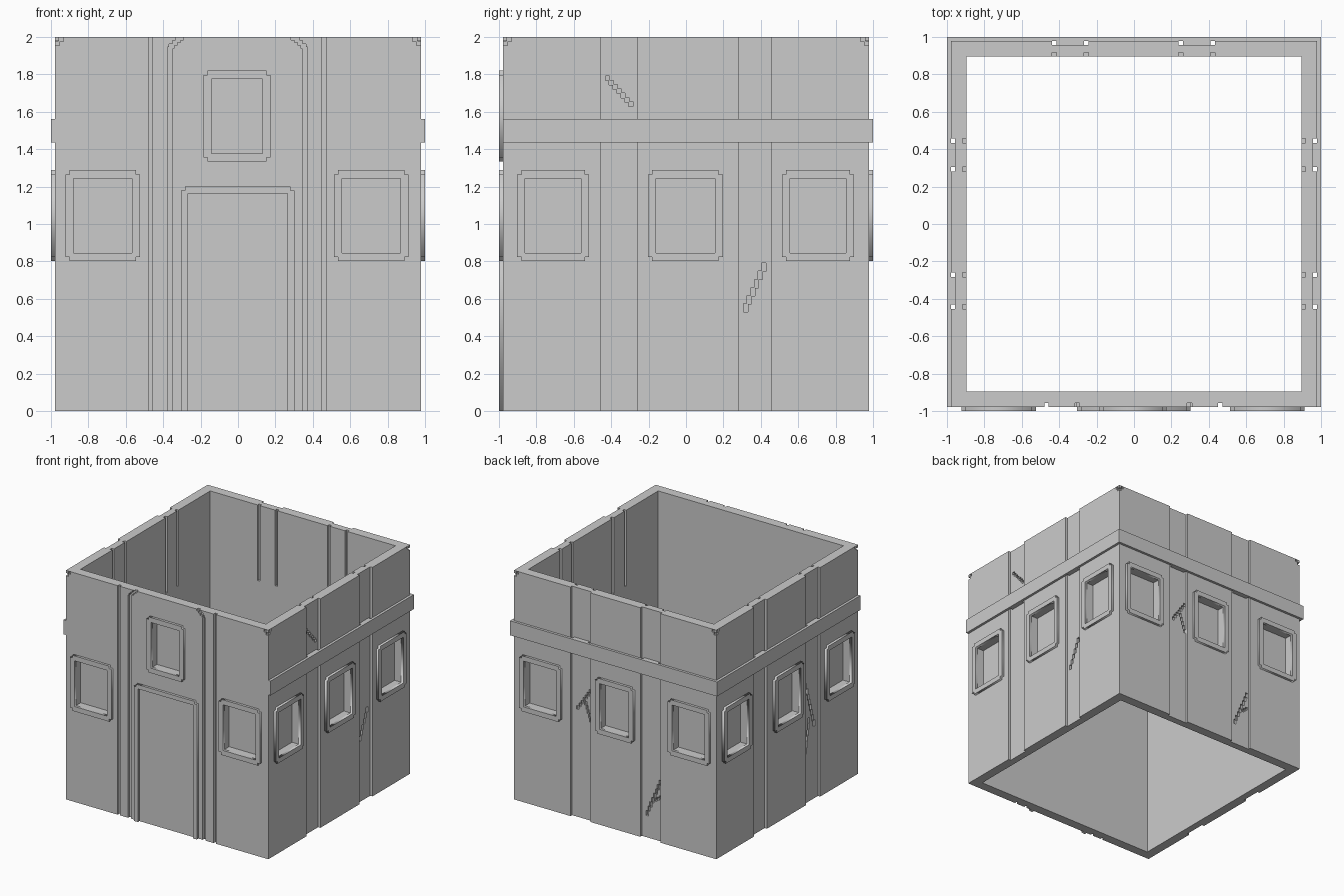
import bpy, bmesh, math
from mathutils import Matrix, Vector

if "Cube" in bpy.data.objects:
    bpy.data.objects.remove(bpy.data.objects["Cube"])

WALL, OUT, IN, PANEL = 0.978, 1.0, 0.895, 0.956
H, N = 2.0, 0.024          # height, groove / notch size


def add_box(bm, lo, hi):
    lo, hi = Vector(lo), Vector(hi)
    m = Matrix.Translation((lo + hi) / 2) @ Matrix.Diagonal((*(hi - lo), 1))
    bmesh.ops.create_cube(bm, size=1, matrix=m)


def face_box(bm, face, u0, u1, z0, z1, d0, d1):
    """Box on a facade: u along the wall, d is distance from the centre."""
    s = -1 if face in ("front", "left") else 1
    a, b = sorted((s * d0, s * d1))
    if face in ("front", "back"):
        add_box(bm, (u0, a, z0), (u1, b, z1))
    else:
        add_box(bm, (a, u0, z0), (b, u1, z1))


def finish(bm, name):
    me = bpy.data.meshes.new(name)
    bm.to_mesh(me)
    bm.free()
    ob = bpy.data.objects.new(name, me)
    bpy.context.collection.objects.link(ob)
    return ob


def trim(name, face, loops):
    """Flat outline (with holes) extruded outward from a facade."""
    cu = bpy.data.curves.new(name, 'CURVE')
    cu.dimensions, cu.fill_mode = '2D', 'BOTH'
    cu.extrude = (OUT - WALL) / 2
    for pts in loops:
        sp = cu.splines.new('POLY')
        sp.points.add(len(pts) - 1)
        for p, (u, v) in zip(sp.points, pts):
            p.co = (u, v, 0, 1)
        sp.use_cyclic_u = True
    tmp = bpy.data.objects.new(name + "_curve", cu)
    bpy.context.collection.objects.link(tmp)
    me = bpy.data.meshes.new_from_object(
        tmp.evaluated_get(bpy.context.evaluated_depsgraph_get()))
    bpy.data.objects.remove(tmp)
    ob = bpy.data.objects.new(name, me)
    d = (WALL + OUT) / 2 * (-1 if face in ("front", "left") else 1)
    if face in ("front", "back"):
        ob.location, ob.rotation_euler = (0, d, 0), (math.pi / 2, 0, 0)
    else:
        ob.location, ob.rotation_euler = (d, 0, 0), (math.pi / 2, 0, math.pi / 2)
    bpy.context.collection.objects.link(ob)


def notched(u0, u1, z0, z1, c=0.022):
    return [(u0 + c, z0), (u1 - c, z0), (u1 - c, z0 + c), (u1, z0 + c),
            (u1, z1 - c), (u1 - c, z1 - c), (u1 - c, z1), (u0 + c, z1),
            (u0 + c, z1 - c), (u0, z1 - c), (u0, z0 + c), (u0 + c, z0 + c)]


cut = bmesh.new()

# windows: blind pocket plus raised frame with notched corners
def window(face, u, z, w, h, t=0.043):
    u0, u1, z0, z1 = u - w / 2, u + w / 2, z - h / 2, z + h / 2
    hole = (u0 + t, u1 - t, z0 + t, z1 - t)
    face_box(cut, face, *hole, 0.914, 1.2)
    a, b, c, d = hole
    trim(face + "_window_frame", face,
         [notched(u0, u1, z0, z1), [(a, c), (a, d), (b, d), (b, c)]])


for u, z, w in ((-0.723, 1.045, 0.4), (0.712, 1.045, 0.4), (-0.005, 1.577, 0.36)):
    window("front", u, z, w, 0.485)
for u, w in ((-0.723, 0.4), (-0.005, 0.37), (0.712, 0.4)):
    window("back", u, 1.045, w, 0.485)
for face in ("right", "left"):
    for u, w in ((-0.71, 0.385), (-0.003, 0.4), (0.706, 0.385)):
        window(face, u, 1.045, w, 0.485)

# door frame
trim("door_frame", "front", [[
    (-0.306, 0), (-0.268, 0), (-0.268, 1.163), (0.265, 1.163), (0.265, 0),
    (0.302, 0), (0.302, 1.178), (0.28, 1.178), (0.28, 1.2), (-0.284, 1.2),
    (-0.284, 1.178), (-0.306, 1.178)]])

# front grooves: outer straight pair, inner pair stepping inward at the top
for s in (-1, 1):
    for c, hw, z1 in ((-0.003 + s * 0.464, 0.011, 2.1), (-0.003 + s * 0.361, 0.014, 1.945)):
        face_box(cut, "front", c - hw, c + hw, -0.1, z1, PANEL, 1.2)
    for i in range(4):
        c, z = -0.003 + s * (0.353 - i * 0.0175), 1.951 + i * 0.0155
        face_box(cut, "front", c - 0.013, c + 0.013, z - 0.0125, z + 0.0127 + 0.001 * i,
                 PANEL + 0.0003 * (i + 1), 1.2)

# recessed pilaster panels, inner grooves, and the band around three sides
band = bmesh.new()
Z0, Z1 = 1.436, 1.562
add_box(band, (-OUT, WALL, Z0), (OUT, OUT, Z1))
for s in ("right", "left"):
    face_box(band, s, -WALL, WALL, Z0, Z1, WALL, OUT)
SIDE = ((-0.455, -0.26), (0.28, 0.458))
PANELS = {"right": SIDE, "left": SIDE, "back": ((-0.438, -0.243), (0.238, 0.432))}
for face, spans in PANELS.items():
    for a, b in spans:
        face_box(cut, face, a, b, -0.1, 2.1, PANEL, 1.2)
        face_box(band, face, a + N, b - N, Z0, Z1, PANEL, WALL)
        for g in (a, b - N):
            face_box(cut, face, g, g + N, 1.34, 2.15, 0.85, IN + 0.022)
finish(band, "cornice_band")

# cracks: staircases of small cells
def crack(face, u0, z0, u1, z1, n):
    du, dz = (u1 - u0) / n, (z1 - z0) / n
    for i in range(n):
        u, z = u0 + du * (i + 0.5), z0 + dz * (i + 0.5)
        hu, hz = max(abs(du) / 2, 0.0105) + 0.001, max(abs(dz) / 2, 0.0105) + 0.001
        face_box(cut, face, u - hu, u + hu, z - hz, z + hz, PANEL - 0.02 + 0.0002 * i, 1.15)


for c in (("right", -0.43, 1.79, -0.285, 1.63, 7),
          ("right", 0.425, 0.79, 0.31, 0.53, 6),
          ("back", 0.245, 1.14, 0.385, 0.94, 7), ("back", 0.305, 1.03, 0.245, 0.86, 5),
          ("back", -0.43, 0.53, -0.285, 0.19, 8), ("back", -0.37, 0.34, -0.43, 0.39, 3),
          ("left", -0.28, 1.04, -0.41, 0.63, 8), ("left", -0.335, 0.73, -0.28, 0.43, 6)):
    crack(*c)

# chipped stepped corners at the top of the walls
for face in ("front", "back", "right", "left"):
    for s in (-1, 1):
        for i in range(2):
            u, z = s * (0.966 - 0.021 * i), 1.966 + 0.022 * i
            face_box(cut, face, u - 0.011, u + 0.011, z - 0.012, z + 0.0115,
                     0.9605 + 0.0007 * i, 1.13)

# walls: hollow block minus all cutters
shell = bmesh.new()
add_box(shell, (-WALL, -WALL, 0), (WALL, WALL, H))
walls = finish(shell, "walls")
add_box(cut, (-IN, -IN, -0.3), (IN, IN, 2.3))
cutter = finish(cut, "wall_cutter")
cutter.hide_render = True
mod = walls.modifiers.new("carve", 'BOOLEAN')
mod.operation, mod.solver, mod.use_self = 'DIFFERENCE', 'EXACT', True
mod.object = cutter
bpy.context.view_layer.objects.active = walls
walls.select_set(True)
bpy.ops.object.modifier_apply(modifier="carve")
bpy.data.objects.remove(cutter)
